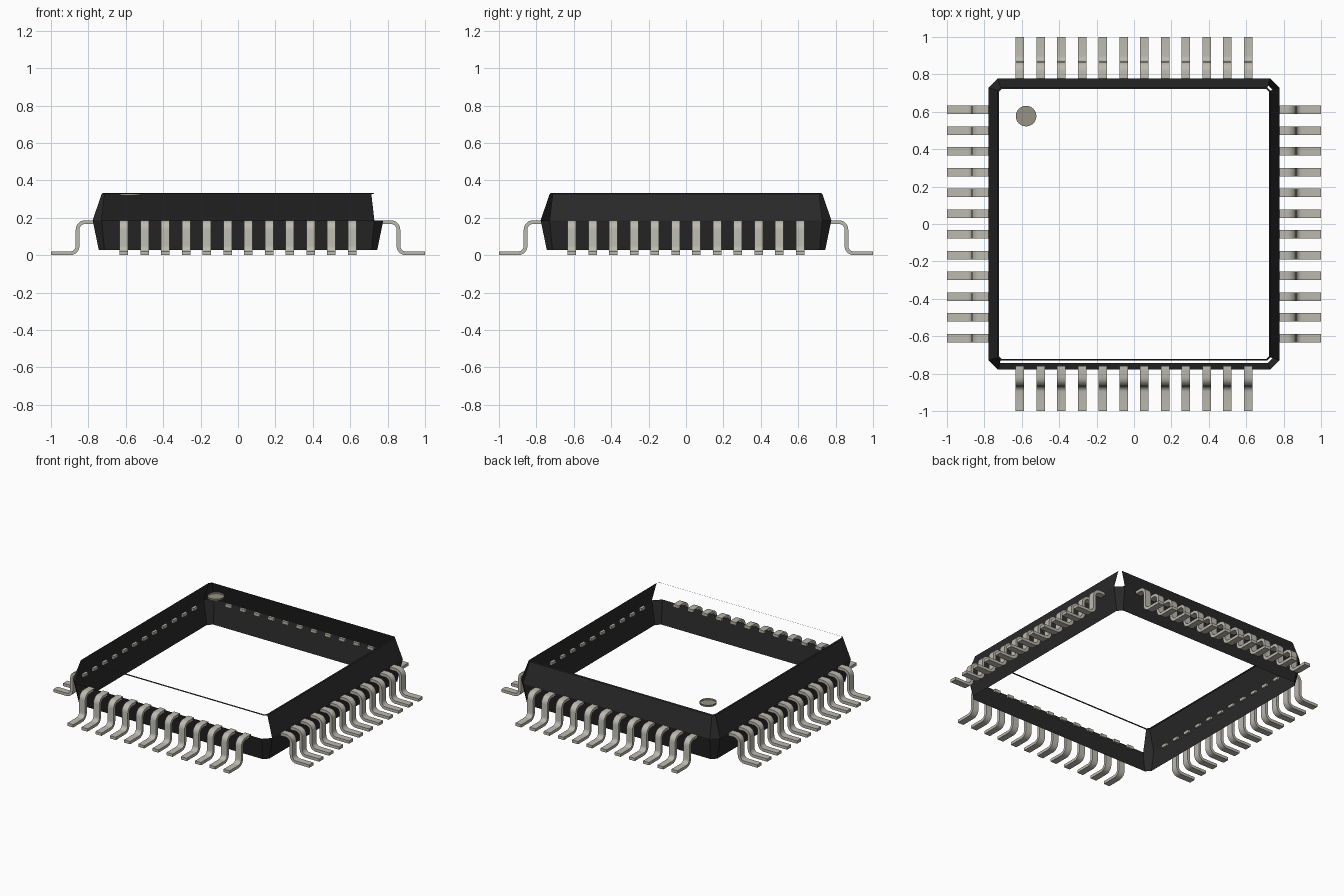
import bpy, bmesh, math
from mathutils import Matrix

cube = bpy.data.objects.get("Cube")
if cube:
    bpy.data.objects.remove(cube, do_unlink=True)


def material(name, rgb, rough):
    m = bpy.data.materials.new(name)
    m.use_nodes = True
    m.diffuse_color = (*rgb, 1)
    bsdf = m.node_tree.nodes["Principled BSDF"]
    bsdf.inputs["Base Color"].default_value = (*rgb, 1)
    bsdf.inputs["Roughness"].default_value = rough
    return m


BLACK = material("black_plastic", (0.022, 0.022, 0.022), 0.6)
METAL = material("lead_metal", (0.50, 0.49, 0.43), 0.5)
GREY = material("marker_grey", (0.31, 0.29, 0.23), 0.6)


def add_object(name, mesh):
    ob = bpy.data.objects.new(name, mesh)
    bpy.context.collection.objects.link(ob)
    return ob


def finish(bm, name, mat):
    mesh = bpy.data.meshes.new(name)
    bm.to_mesh(mesh)
    bm.free()
    mesh.materials.append(mat)
    return add_object(name, mesh)


# Chamfered square, counter-clockwise from the front edge.
# Edges: 0 front, 1 front +x corner, 2 +x side, 3 back +x corner,
#        4 back, 5 back -x corner, 6 -x side, 7 front -x corner
def ring(bm, half, chamfer, z):
    f = half - chamfer
    pts = [(-f, -half), (f, -half), (half, -f), (half, f),
           (f, half), (-f, half), (-half, f), (-half, -f)]
    return [bm.verts.new((x, y, z)) for x, y in pts]


def shell(name, sections, skip=()):
    """Thin open wall through stacked rings, leaving out the skipped edges."""
    bm = bmesh.new()
    rings = [ring(bm, *s) for s in sections]
    for a, b in zip(rings, rings[1:]):
        for i in range(8):
            if i not in skip:
                j = (i + 1) % 8
                bm.faces.new((a[i], a[j], b[j], b[i]))
    loose = [v for v in bm.verts if not v.link_faces]
    bmesh.ops.delete(bm, geom=loose, context='VERTS')
    return finish(bm, name, BLACK)


# Body: lower wall, partly open upper wall, narrow top lip
MID = (0.777, 0.048, 0.187)
TOP = (0.729, 0.016, 0.328)
shell("body_lower_wall", [(0.744, 0.03, 0.027), MID])
shell("body_upper_wall", [MID, TOP], skip=(0, 1, 3))
shell("body_top_lip", [TOP, (0.722, 0.014, 0.333)])

# Round orientation marker: shallow recess with a flat floor
bm = bmesh.new()
floor = bmesh.ops.create_circle(bm, cap_ends=True, segments=32, radius=0.055)
rim = [e for e in bm.edges]
up = bmesh.ops.extrude_edge_only(bm, edges=rim)["geom"]
bmesh.ops.translate(bm, vec=(0, 0, 0.012),
                    verts=[g for g in up if isinstance(g, bmesh.types.BMVert)])
bmesh.ops.translate(bm, vec=(-0.577, 0.577, 0.32), verts=bm.verts)
marker = finish(bm, "orientation_marker", GREY)

# Lead: S-shaped centre line of (distance, height, direction angle)
R, THICK, WIDTH, STEPS = 0.04, 0.02, 0.046, 6
path = [(0.76, 0.177, 0.0)]
for i in range(STEPS + 1):
    a = math.pi / 2 * i / STEPS
    path.append((0.8175 + R * math.sin(a), 0.137 + R * math.cos(a), -a))
for i in range(STEPS + 1):
    a = math.pi / 2 * (1 - i / STEPS)
    path.append((0.8975 - R * math.sin(a), 0.05 - R * math.cos(a), -a))
path.append((1.0, 0.01, 0.0))

bm = bmesh.new()
loops = []
for d, h, a in path:
    nx, nz = -math.sin(a) * THICK / 2, math.cos(a) * THICK / 2
    loops.append([bm.verts.new((d + s * nx, w * WIDTH / 2, h + s * nz))
                  for s, w in ((-1, -1), (-1, 1), (1, 1), (1, -1))])
for p, q in zip(loops, loops[1:]):
    for i in range(4):
        j = (i + 1) % 4
        bm.faces.new((p[i], p[j], q[j], q[i]))
bm.faces.new(loops[0])
bm.faces.new(loops[-1])
bmesh.ops.recalc_face_normals(bm, faces=bm.faces)
lead = finish(bm, "lead_left_1", METAL)

# Smooth the bends while keeping the corners sharp
bpy.ops.object.select_all(action='DESELECT')
for ob in (lead, marker):
    ob.select_set(True)
bpy.context.view_layer.objects.active = lead
bpy.ops.object.shade_smooth_by_angle(angle=math.radians(40))

# Twelve leads on each of the four sides
COUNT, SPAN = 12, 0.61
for k, side in enumerate(("left", "back", "right", "front")):
    turn = Matrix.Rotation(k * math.pi / 2, 4, 'Z')
    for n in range(COUNT):
        first = k == 0 and n == 0
        ob = lead if first else add_object(f"lead_{side}_{n + 1}", lead.data)
        offset = -SPAN + 2 * SPAN * n / (COUNT - 1)
        ob.matrix_world = turn @ Matrix.Translation((0, offset, 0))
